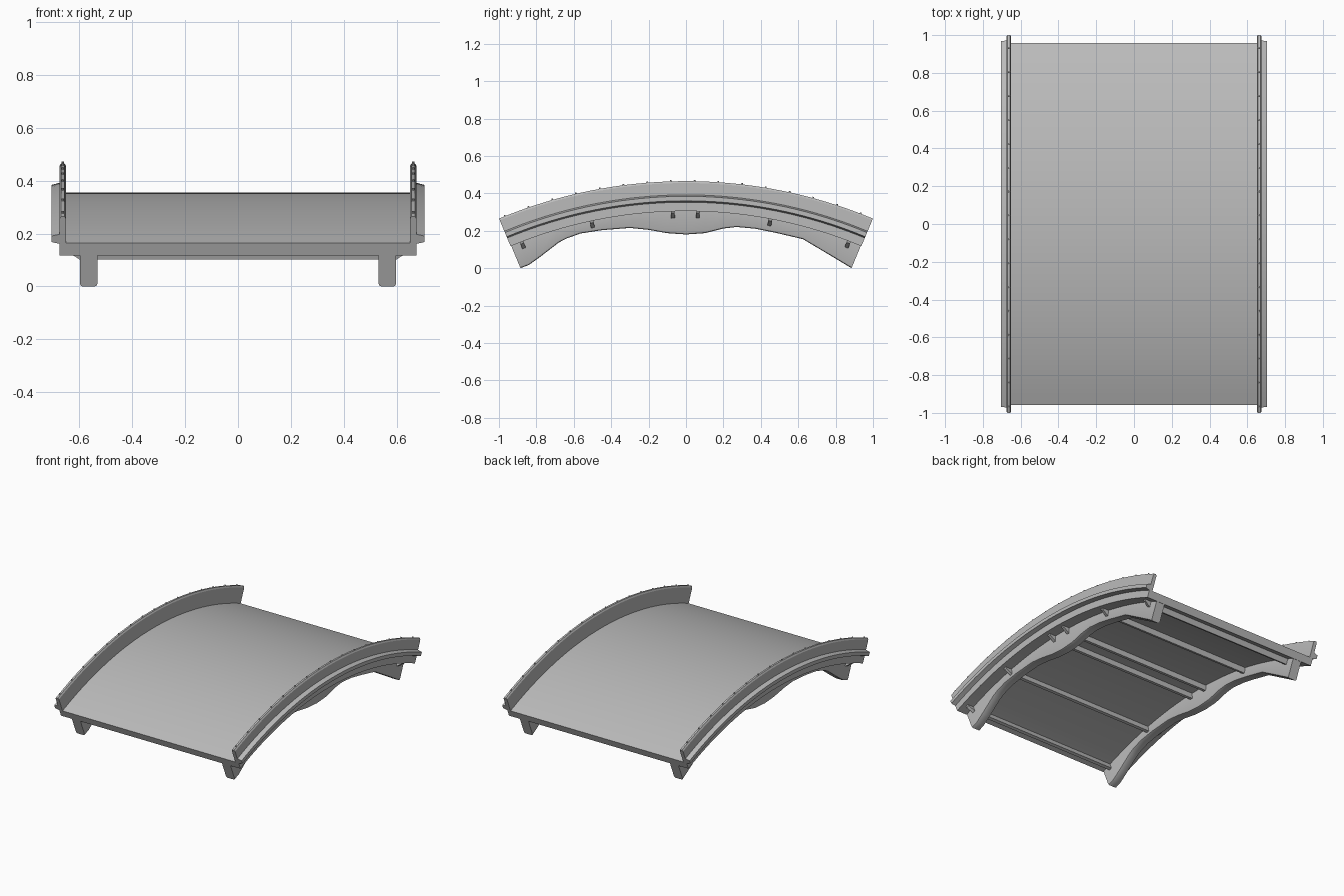
import bpy, bmesh, math
from mathutils import Matrix, Vector

cube = bpy.data.objects.get("Cube")
if cube:
    bpy.data.objects.remove(cube, do_unlink=True)

stone = bpy.data.materials.new("plain grey")
GREY = (0.5, 0.5, 0.5, 1)
stone.use_nodes = True
stone.diffuse_color = GREY
stone.node_tree.nodes["Principled BSDF"].inputs["Base Color"].default_value = GREY

CENTRE_Z = -2.13            # centre of the arch circle
HALF = math.radians(22.65)  # half of the arch angle
DECK_TOP, DECK_LOW = 2.485, 2.435


def on_arch(x, r, a):
    return Vector((x, r * math.sin(a), CENTRE_Z + r * math.cos(a)))


def finish(name, bm):
    bmesh.ops.recalc_face_normals(bm, faces=bm.faces)
    mesh = bpy.data.meshes.new(name)
    bm.to_mesh(mesh)
    bm.free()
    mesh.materials.append(stone)
    ob = bpy.data.objects.new(name, mesh)
    bpy.context.collection.objects.link(ob)
    bpy.ops.object.select_all(action='DESELECT')
    bpy.context.view_layer.objects.active = ob
    ob.select_set(True)
    bpy.ops.object.shade_smooth_by_angle(angle=math.radians(30))
    return ob


def sweep(name, section, angles):
    """Skin the (x, radius) loops given by section(i) along the arch angles."""
    bm = bmesh.new()
    rings = [[bm.verts.new(on_arch(x, r, a)) for x, r in section(i)]
             for i, a in enumerate(angles)]
    n = len(rings[0])
    for p, q in zip(rings, rings[1:]):
        for k in range(n):
            m = (k + 1) % n
            bm.faces.new((p[k], p[m], q[m], q[k]))
    bm.faces.new(rings[0])
    bm.faces.new(rings[-1])
    return finish(name, bm)


STEPS = 40
arc = [HALF * (2 * i / STEPS - 1) for i in range(STEPS + 1)]

# Walking deck
W = 0.672
sweep("deck", lambda i: [(-W, DECK_LOW), (W, DECK_LOW), (W, DECK_TOP), (-W, DECK_TOP)], arc)

# Lower edge of a support beam, as (y, z)
beam_edge = [(-.885, 0), (-.84, .017), (-.78, .06), (-.68, .137), (-.64, .158),
             (-.565, .185), (-.45, .203), (-.3, .215), (-.2, .205), (-.1, .187),
             (0, .18), (.1, .187), (.2, .212), (.27, .22), (.37, .211),
             (.475, .19), (.625, .155), (.76, .075), (.885, 0)]
beam_angles = [math.atan2(y, z - CENTRE_Z) for y, z in beam_edge]
beam_radii = [math.hypot(y, z - CENTRE_Z) for y, z in beam_edge]

for side, s in (("left", 1), ("right", -1)):
    # Parapet with chamfered top
    parapet = [(.65, 2.47), (.65, 2.585), (.656, 2.595), (.669, 2.595),
               (.675, 2.585), (.675, DECK_LOW), (.66, DECK_LOW)]
    sweep(side + "_parapet", lambda i: [(s * x, r) for x, r in parapet], arc)

    # Outer ledge with sloping top and underside
    ledge = [(.67, 2.481), (.705, 2.49), (.705, 2.514), (.67, 2.523)]
    sweep(side + "_ledge", lambda i: [(s * x, r) for x, r in ledge], arc)

    # Wavy support beam with softened lower corners
    def beam(i):
        low, c = beam_radii[i], .01
        return [(s * x, r) for x, r in (
            (.532, 2.45), (.532, low + c), (.535, low + c * .3), (.542, low),
            (.587, low), (.594, low + c * .3), (.597, low + c), (.597, 2.45))]
    sweep(side + "_beam", beam, beam_angles)

    # Small studs along the parapet top
    bm = bmesh.new()
    for k in range(16):
        a = math.asin((.046 + .127 * (k - 8)) / 2.6)
        place = Matrix.Translation(on_arch(s * .6625, 2.595, a)) @ Matrix.Rotation(-a, 4, 'X')
        bmesh.ops.create_cone(bm, cap_ends=True, segments=8, radius1=.006,
                              radius2=.004, depth=.014, matrix=place)
    finish(side + "_studs", bm)

# Cross bars under the deck, with slanted ends
for k, y in enumerate((-.87, -.5, -.07, .063, .447, .862)):
    a = math.asin(y / 2.41)
    d = .01 / 2.41
    bar = [(-.645, 2.44), (-.64, 2.425), (-.6, 2.398), (.6, 2.398), (.64, 2.425), (.645, 2.44)]
    sweep("cross_bar_%d" % (k + 1), lambda i: bar, (a - d, a + d))
